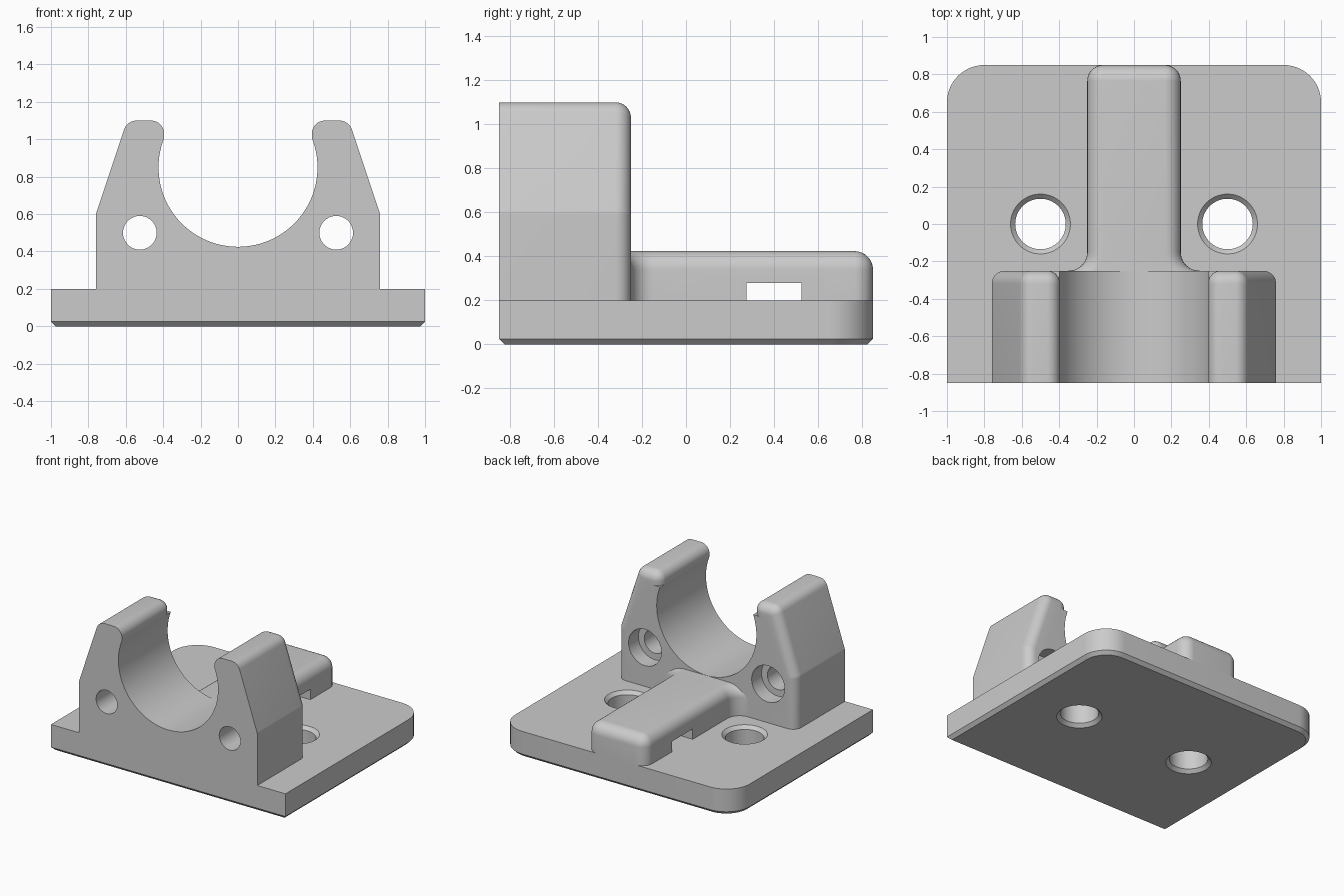
import bpy, bmesh
from math import sin, cos, pi, atan2
from mathutils import Vector

cube = bpy.data.objects.get("Cube")
if cube:
    bpy.data.objects.remove(cube)

grey = bpy.data.materials.new("plain grey")
grey.use_nodes = True
GREY = (0.6, 0.6, 0.6, 1)
grey.diffuse_color = GREY
grey.node_tree.nodes["Principled BSDF"].inputs["Base Color"].default_value = GREY


def loft(name, rings):
    """Closed solid skinned through rings of equal point count."""
    bm = bmesh.new()
    loops = [[bm.verts.new(p) for p in ring] for ring in rings]
    n = len(loops[0])
    for a, b in zip(loops, loops[1:]):
        for i in range(n):
            j = (i + 1) % n
            bm.faces.new((a[i], a[j], b[j], b[i]))
    bm.faces.new(loops[0])
    bm.faces.new(loops[-1])
    bmesh.ops.remove_doubles(bm, verts=bm.verts, dist=0.0002)
    bmesh.ops.recalc_face_normals(bm, faces=bm.faces)
    mesh = bpy.data.meshes.new(name)
    bm.to_mesh(mesh)
    bm.free()
    mesh.materials.append(grey)
    obj = bpy.data.objects.new(name, mesh)
    bpy.context.collection.objects.link(obj)
    return obj


def box(name, x0, x1, y0, y1, z0, z1):
    return loft(name, [[(x0, y0, z), (x1, y0, z), (x1, y1, z), (x0, y1, z)]
                       for z in (z0, z1)])


def arc(cx, cy, r, a0, a1, n=10):
    return [(cx + r * cos(a0 + (a1 - a0) * i / n),
             cy + r * sin(a0 + (a1 - a0) * i / n)) for i in range(n + 1)]


def bore(name, x, other, steps, axis, n=64):
    """Stepped round cutter; steps are (position along axis, radius)."""
    rings = []
    for t, r in steps:
        pts = arc(x, other, r, 0, 2 * pi, n)[:-1]
        rings.append([(u, v, t) if axis == "z" else (u, t, v) for u, v in pts])
    return loft(name, rings)


def boolean(obj, tool, operation):
    mod = obj.modifiers.new(operation.lower(), "BOOLEAN")
    mod.operation = operation
    mod.solver = "EXACT"
    mod.object = tool
    bpy.context.view_layer.objects.active = obj
    bpy.ops.object.modifier_apply(modifier=mod.name)
    bpy.data.objects.remove(tool)


def grow(poly, r, n=8):
    """Offset a convex counter-clockwise polygon outward with round corners."""
    out = []
    for i, p in enumerate(poly):
        before = Vector(p) - Vector(poly[i - 1])
        after = Vector(poly[(i + 1) % len(poly)]) - Vector(p)
        a0 = atan2(-before.x, before.y)
        a1 = atan2(-after.x, after.y)
        if a1 < a0:
            a1 += 2 * pi
        out += arc(p[0], p[1], r, a0, a1, n)
    return out


# Base plate: rounded rear corners, chamfered underside
def plate_outline(inset):
    w, d = 1 - inset, 0.85 - inset
    return ([(-w, -d), (w, -d)] + arc(0.8, 0.65, 0.2 - inset, 0, pi / 2, 14)
            + arc(-0.8, 0.65, 0.2 - inset, pi / 2, pi, 14))


base = loft("base_plate", [[(x, y, z) for x, y in plate_outline(c)]
                           for z, c in ((0, 0.025), (0.025, 0), (0.2, 0))])
for s in (1, -1):
    steps = [(-0.02, 0.18), (0.025, 0.135), (0.175, 0.135), (0.22, 0.18)]
    boolean(base, bore("hole", s * 0.5, 0, steps, "z"), "DIFFERENCE")

# Cradle: two tapered arms with rounded rear edges joined by a block
R, BACK, FRONT = 0.07, -0.25, -0.85
core = [(0.465, 0.1), (0.69, 0.1), (0.69, 0.589), (0.543, 1.03), (0.465, 1.03)]
cradle = box("cradle", -0.5, 0.5, FRONT, BACK, 0.1, 1.0)
for s in (1, -1):
    sections = [(FRONT, R)] + [(BACK - R + R * sin(i * pi / 16), R * cos(i * pi / 16))
                               for i in range(9)]
    arm = loft("arm", [[(s * x, y, z) for x, z in grow(core, r)] for y, r in sections])
    boolean(cradle, arm, "UNION")
boolean(cradle, bore("cradle_bore", 0, 0.85, [(-1, 0.425), (0, 0.425)], "y", 96),
        "DIFFERENCE")
for s in (1, -1):
    steps = [(-1, 0.09), (-0.37, 0.09), (-0.37, 0.14), (0, 0.14)]
    boolean(cradle, bore("screw_hole", s * 0.525, 0.5, steps, "y"), "DIFFERENCE")
boolean(cradle, box("trim", -1, 1, -1, 0, -0.1, 0.2), "DIFFERENCE")

# Rear rib: rounded top edge, flared where it meets the cradle
RIB_R, TOP = 0.085, 0.424


def rib_outline(inset):
    right = (arc(0.35, -0.15, 0.1 + inset, 1.5 * pi, pi)
             + arc(0.25 - RIB_R, 0.85 - RIB_R, RIB_R - inset, 0, pi / 2))
    right = [(0.35, -0.4)] + right
    return right + [(-x, y) for x, y in reversed(right)]


levels = [(0.2, 0)] + [(TOP - RIB_R + RIB_R * sin(i * pi / 16),
                        RIB_R * (1 - cos(i * pi / 16))) for i in range(9)]
rib = loft("rear_rib", [[(x, y, z) for x, y in rib_outline(c)] for z, c in levels])
boolean(rib, box("strap_slot", -0.6, 0.6, 0.275, 0.525, 0.1, 0.28), "DIFFERENCE")

# Smooth the rounded surfaces, keep hard edges
bpy.ops.object.select_all(action="DESELECT")
for obj in (base, cradle, rib):
    obj.select_set(True)
bpy.context.view_layer.objects.active = base
bpy.ops.object.shade_smooth_by_angle(angle=pi / 7)
